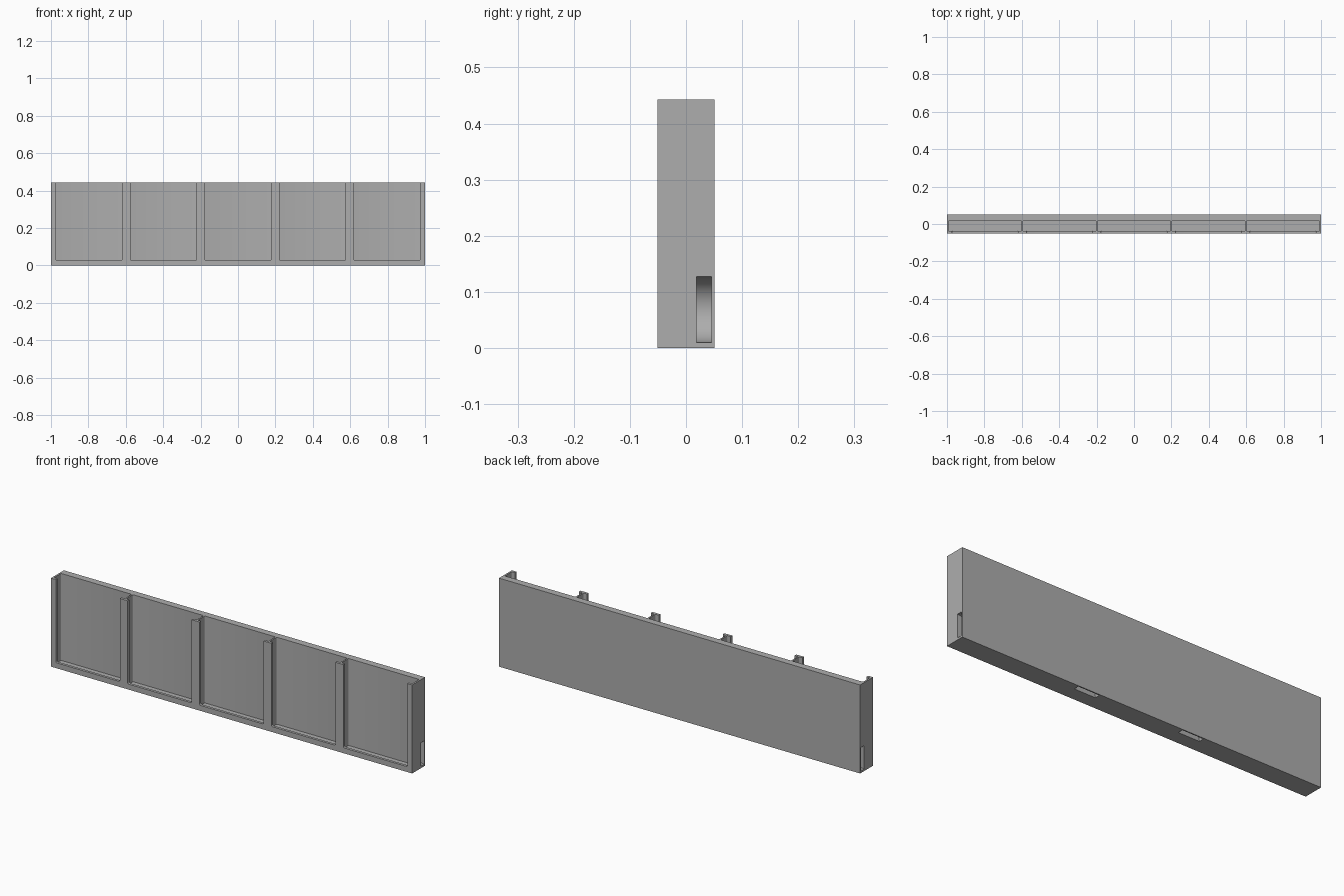
import bpy
import bmesh
import math
from mathutils import Matrix, Vector

if "Cube" in bpy.data.objects:
    bpy.data.objects.remove(bpy.data.objects["Cube"])

HEIGHT = 0.443
PITCH = 0.398
FRONT, BACK = -0.051, 0.051

grey = bpy.data.materials.new("plain grey")
grey.diffuse_color = (0.42, 0.42, 0.42, 1)
grey.use_nodes = True
grey.node_tree.nodes["Principled BSDF"].inputs["Base Color"].default_value = grey.diffuse_color


def finish(name, bm):
    mesh = bpy.data.meshes.new(name)
    bm.to_mesh(mesh)
    bm.free()
    mesh.materials.append(grey)
    obj = bpy.data.objects.new(name, mesh)
    bpy.context.collection.objects.link(obj)
    return obj


def box(name, lo, hi, round_axis=None, radius=0.0):
    """Box between two corners; edges along round_axis may be rounded."""
    lo, hi = Vector(lo), Vector(hi)
    bm = bmesh.new()
    bmesh.ops.create_cube(bm, size=1)
    for v in bm.verts:
        v.co = (lo + hi) / 2 + v.co * (hi - lo)
    if round_axis is not None:
        edges = [e for e in bm.edges
                 if abs((e.verts[0].co - e.verts[1].co)[round_axis]) > 1e-6]
        bmesh.ops.bevel(bm, geom=edges, offset=radius, segments=3,
                        profile=0.5, affect='EDGES')
    return finish(name, bm)


def disc(name, x, z):
    """Round joining slot, hidden inside the thick back wall."""
    bm = bmesh.new()
    turn = (Matrix.Translation((x, 0.032, z))
            @ Matrix.Rotation(math.pi / 2, 4, 'X'))
    bmesh.ops.create_cone(bm, cap_ends=True, segments=64, radius1=0.0585,
                          radius2=0.0585, depth=0.0265, matrix=turn)
    return finish(name, bm)


# Solid block that becomes the rack
body = box("rack_body", (-1, FRONT, 0), (1, BACK, HEIGHT))

# Five open-topped pockets, each with a narrower front window
cutters = []
for i in range(-2, 3):
    x = i * PITCH
    cutters.append(box("pocket_cutter", (x - 0.1955, -0.038, 0.008),
                       (x + 0.1955, 0.0165, 0.6), 2, 0.004))
    cutters.append(box("window_cutter", (x - 0.177, -0.1, 0.027),
                       (x + 0.177, -0.01, 0.6), 1, 0.006))

# Half-round joining slots in both ends and the underside
for side in (-1, 1):
    cutters.append(disc("end_slot_cutter", side, 0.0685))
    cutters.append(disc("base_slot_cutter", side * 0.29, 0))

bpy.context.view_layer.objects.active = body
body.select_set(True)
for cutter in cutters:
    cutter.hide_render = True
    mod = body.modifiers.new("cut", 'BOOLEAN')
    mod.operation = 'DIFFERENCE'
    mod.solver = 'EXACT'
    mod.object = cutter
    bpy.ops.object.modifier_apply(modifier=mod.name)
for cutter in cutters:
    bpy.data.objects.remove(cutter)

# Smooth the curved slots while keeping the edges sharp
bpy.ops.object.shade_smooth_by_angle(angle=math.radians(35))
